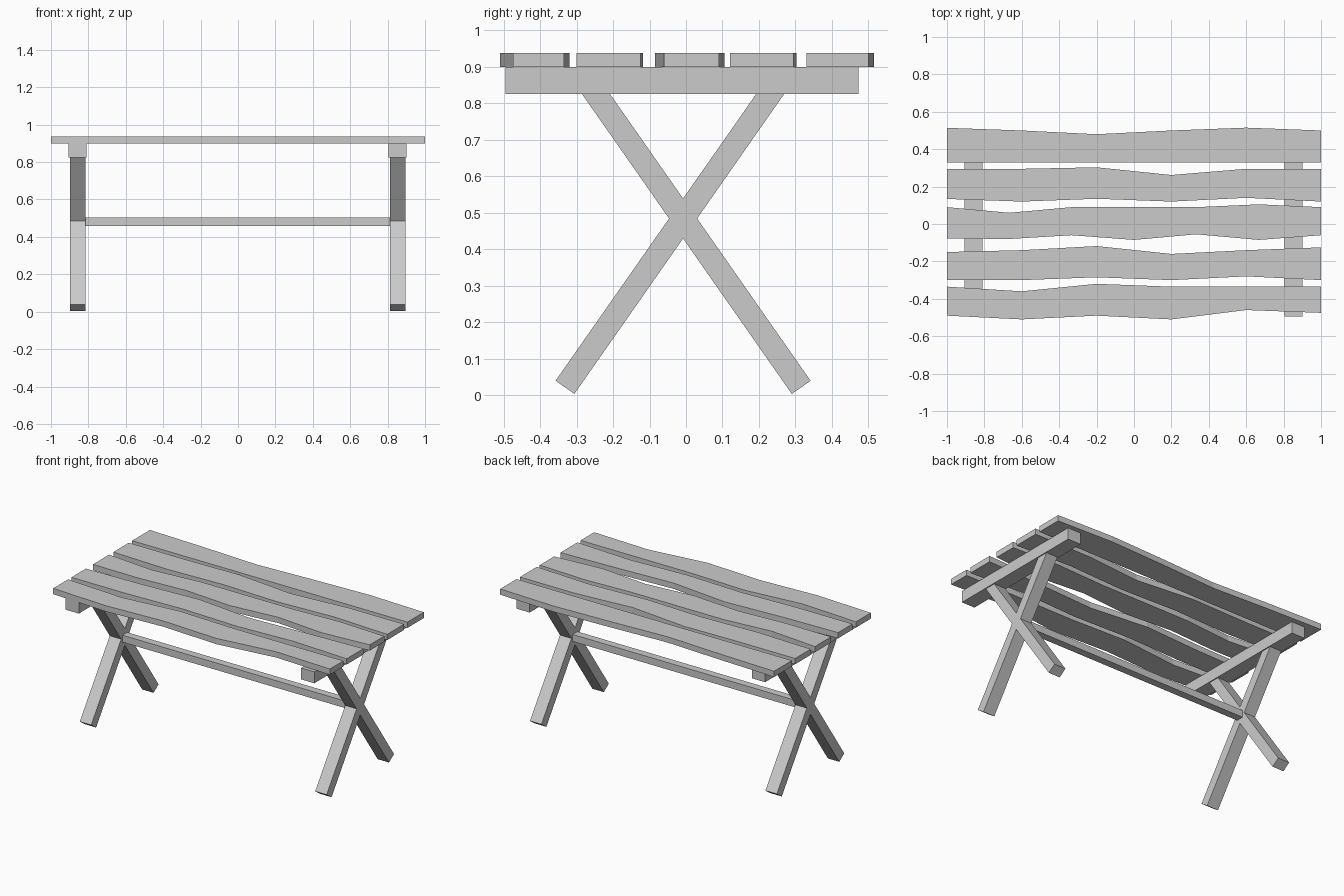
import bpy
import bmesh
from math import atan2
from mathutils import Matrix, Vector

default_cube = bpy.data.objects.get("Cube")
if default_cube:
    bpy.data.objects.remove(default_cube, do_unlink=True)

# One plain grey for the whole table
GREY = (0.6, 0.6, 0.6, 1.0)
grey = bpy.data.materials.new("plain_grey")
grey.use_nodes = True
grey.diffuse_color = GREY
grey.node_tree.nodes["Principled BSDF"].inputs["Base Color"].default_value = GREY

PLANK_BOTTOM, TABLE_TOP = 0.9, 0.938
BEAM_BOTTOM = 0.825
CENTRE_Y = -0.008
FRAMES = {"left": 0.853, "right": -0.858}


def finish(name, bm):
    """Turn a bmesh into a flat shaded grey object."""
    bmesh.ops.recalc_face_normals(bm, faces=bm.faces)
    mesh = bpy.data.meshes.new(name)
    bm.to_mesh(mesh)
    bm.free()
    mesh.materials.append(grey)
    obj = bpy.data.objects.new(name, mesh)
    bpy.context.collection.objects.link(obj)
    return obj


def box(name, size, centre, tilt=0.0):
    """Box of the given size, tilted about the x axis."""
    bm = bmesh.new()
    matrix = (Matrix.Translation(centre) @ Matrix.Rotation(tilt, 4, "X")
              @ Matrix.Diagonal((*size, 1.0)))
    bmesh.ops.create_cube(bm, size=1.0, matrix=matrix)
    return finish(name, bm)


def plank(name, back_edge, front_edge):
    """Wavy board: edge offsets in hundredths, evenly spaced along x."""
    bm = bmesh.new()
    last = len(back_edge) - 1
    columns = []
    for i, edges in enumerate(zip(front_edge, back_edge)):
        x = -1 + 2 * i / last
        columns.append([bm.verts.new((x, y / 100, PLANK_BOTTOM)) for y in edges])
    faces = [bm.faces.new((a[0], b[0], b[1], a[1]))
             for a, b in zip(columns, columns[1:])]
    # Thicken the strip upward
    raised = bmesh.ops.extrude_face_region(bm, geom=faces, use_keep_orig=True)
    verts = [v for v in raised["geom"] if isinstance(v, bmesh.types.BMVert)]
    bmesh.ops.translate(bm, verts=verts, vec=(0, 0, TABLE_TOP - PLANK_BOTTOM))
    return finish(name, bm)


def leg(name, x, side):
    """Slanted leg from its foot up into the cross beam."""
    foot = Vector((x, CENTRE_Y + side * 0.324, 0.021))
    head = Vector((x, CENTRE_Y - side * 0.263, 0.86))
    span = head - foot
    tilt = atan2(-span.y, span.z)
    return box(name, (0.083, 0.063, span.length), (foot + head) / 2, tilt)


# Table top boards
plank("plank_back",
      [51.4, 50, 48, 50, 51.5, 50],
      [33, 33, 33, 33, 33, 33])
plank("plank_mid_back",
      [29.5, 29.5, 30.3, 26.2, 29.5, 29.5],
      [13.4, 12, 13.5, 12, 14, 12])
plank("plank_middle",
      [9, 6, 9, 9, 9, 10.5, 9],
      [-7.7, -8, -6, -8.5, -5.5, -8.5, -6])
plank("plank_mid_front",
      [-15, -14, -11.8, -16, -14, -12.5],
      [-30, -30, -28.5, -30, -28, -30])
plank("plank_front",
      [-33.5, -36, -32, -33.5, -33.5, -33.5],
      [-49, -51, -49, -51, -46, -47.5])

# Trestle at each end: cross beam and crossed legs
beam_height = PLANK_BOTTOM - BEAM_BOTTOM
for end, x in FRAMES.items():
    box("cross_beam_" + end, (0.096, 0.968, beam_height),
        (x, -0.011, BEAM_BOTTOM + beam_height / 2))
    leg("front_leg_" + end, x, -1)
    leg("back_leg_" + end, x, 1)

# Stretcher joining the two crossings
box("stretcher", (FRAMES["left"] - FRAMES["right"] - 0.08, 0.05, 0.046),
    (sum(FRAMES.values()) / 2, CENTRE_Y, 0.482))
